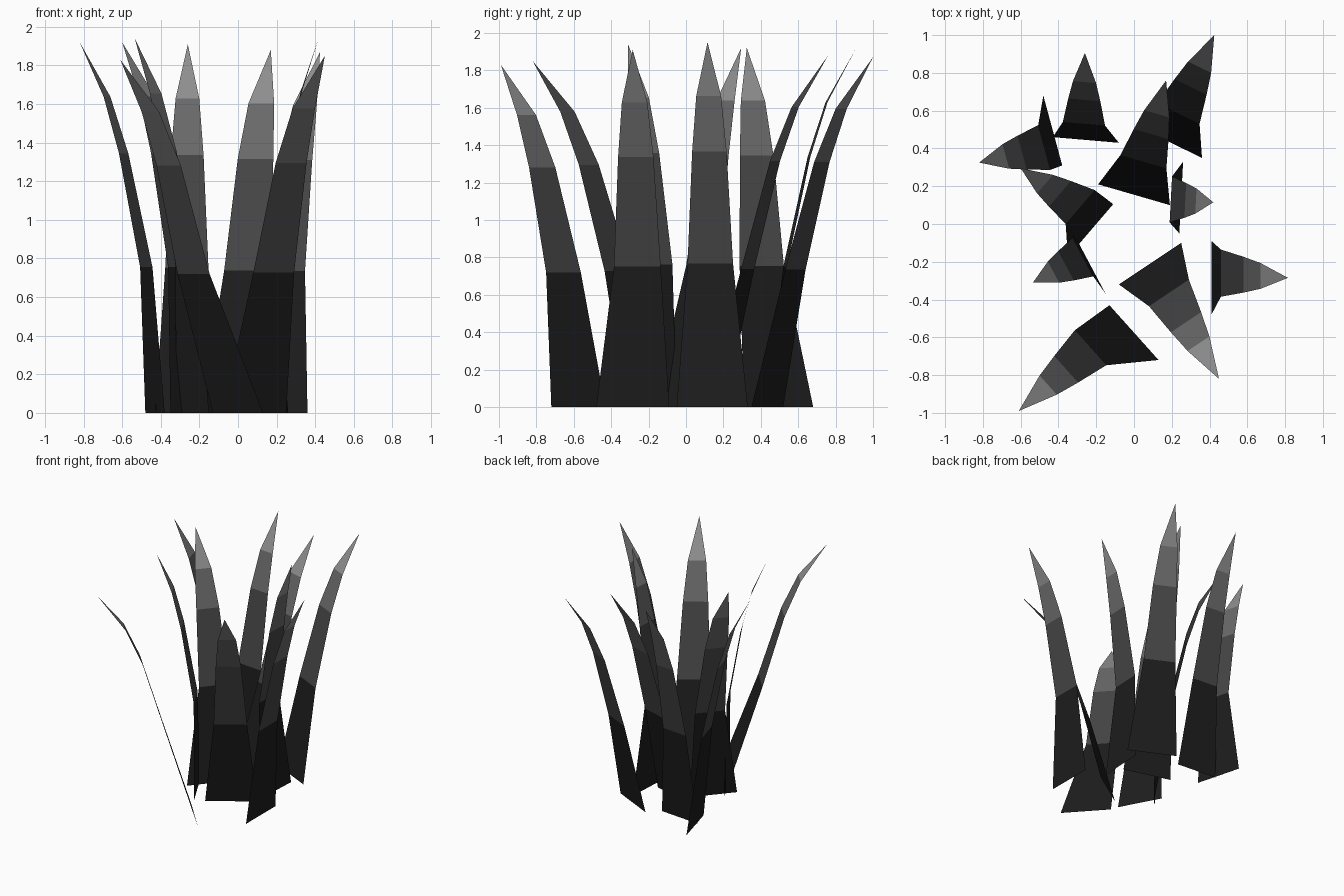
import bpy, bmesh
from mathutils import Vector

if "Cube" in bpy.data.objects:
    bpy.data.objects.remove(bpy.data.objects["Cube"])

# Blade rows: base midpoint, base edge vector, lower-bend midpoint, tip
BLADES = [
    ((-.255, .445), (.35, -.03), (-.265, .53), (-.26, .905, 1.91)),
    ((-.43, .495), (-.10, .37), (-.475, .405), (-.82, .325, 1.92)),
    ((-.23, -.035), (.24, .28), (-.285, .09), (-.60, .295, 1.92)),
    ((-.235, -.21), (.17, -.32), (-.27, -.175), (-.535, -.31, 1.94)),
    ((0, -.575), (.26, -.29), (-.23, -.655), (-.61, -.99, 1.83)),
    ((.085, -.21), (.33, .22), (.185, -.365), (.45, -.82, 1.85)),
    ((.41, -.285), (0, .39), (.46, -.26), (.815, -.285, 1.91)),
    ((.25, .14), (.02, .38), (.195, .13), (.42, .115, 1.95)),
    ((0, .155), (.38, -.11), (.05, .33), (.17, .76, 1.88)),
    ((.185, .435), (.35, -.17), (.235, .585), (.425, 1.0, 1.87)),
]
# Levels above the base: height ratio, path ratio from bend to tip, width ratio
LEVELS = [(.393, 0, .64), (.70, .34, .485), (.853, .59, .35)]

# Grey shades from dark root to pale tip
shades = []
for name, g in (("root", .012), ("lower", .06), ("upper", .14), ("tip", .27)):
    m = bpy.data.materials.new("blade_" + name)
    m.diffuse_color = (g, g, g, 1)
    m.use_nodes = True
    m.node_tree.nodes["Principled BSDF"].inputs["Base Color"].default_value = m.diffuse_color
    shades.append(m)


def make_blade(i, base, edge, bend, tip):
    base, edge, bend = Vector(base), Vector(edge), Vector(bend)
    end = Vector(tip[:2])
    rows = [(base, 0, 1)]
    rows += [(bend.lerp(end, f), h * tip[2], w) for h, f, w in LEVELS]
    bm = bmesh.new()
    pairs = []
    for mid, z, w in rows:
        pairs.append([bm.verts.new((*(mid + edge * (s * w)), z)) for s in (-.5, .5)])
    point = bm.verts.new(tip)
    faces = [bm.faces.new((a[0], a[1], b[1], b[0])) for a, b in zip(pairs, pairs[1:])]
    faces.append(bm.faces.new((*pairs[-1], point)))
    for k, f in enumerate(faces):
        f.material_index = k
    # Upper side of the leaf faces up
    bm.normal_update()
    if faces[-1].normal.z < 0:
        bmesh.ops.reverse_faces(bm, faces=faces)
    me = bpy.data.meshes.new(f"grass_blade_{i}")
    bm.to_mesh(me)
    bm.free()
    for m in shades:
        me.materials.append(m)
    bpy.context.collection.objects.link(bpy.data.objects.new(me.name, me))


for i, row in enumerate(BLADES, 1):
    make_blade(i, *row)
